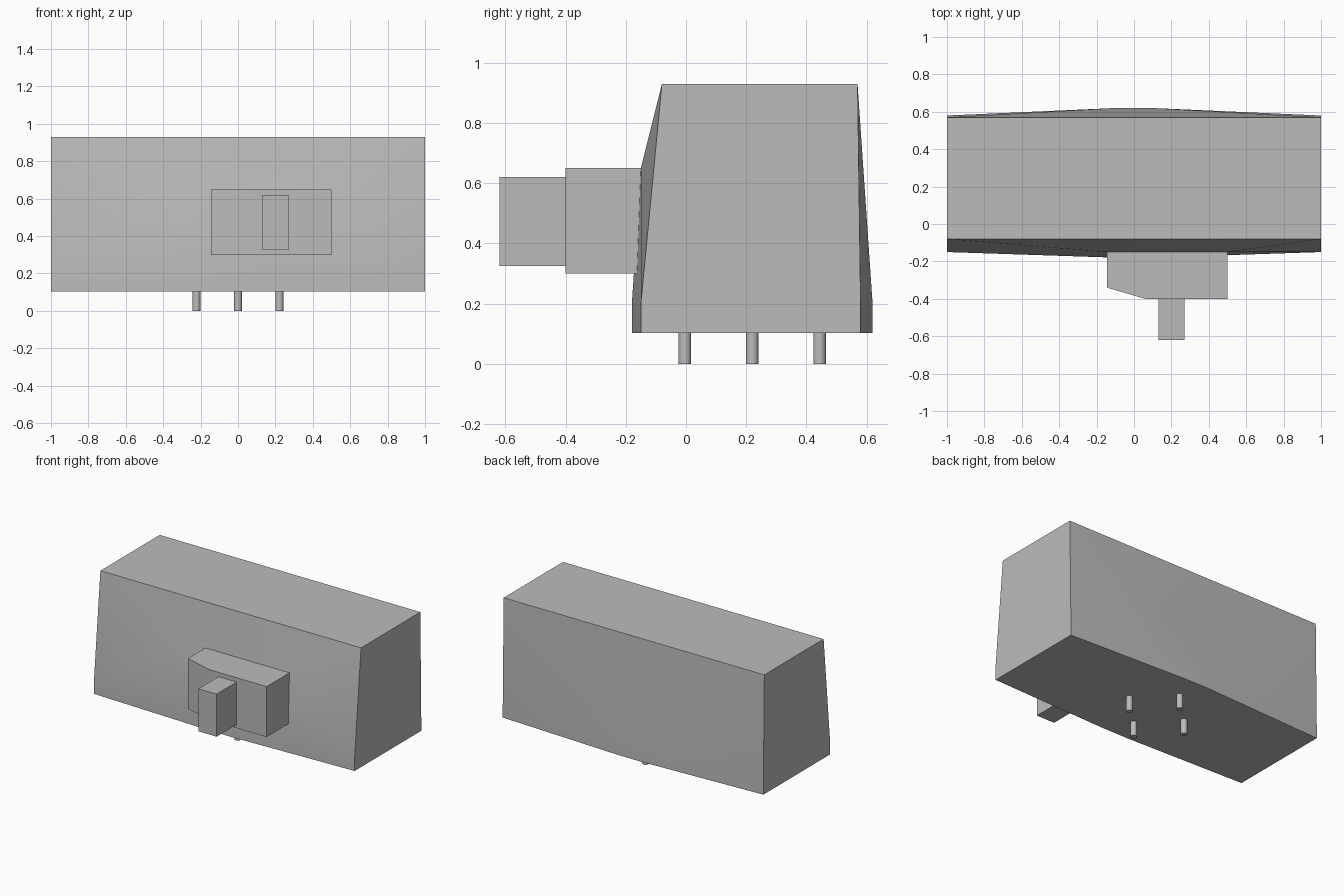
import bpy
import bmesh
from math import radians

if "Cube" in bpy.data.objects:
    bpy.data.objects.remove(bpy.data.objects["Cube"], do_unlink=True)

grey = bpy.data.materials.new("plain grey")
grey.use_nodes = True
grey.diffuse_color = (0.5, 0.5, 0.5, 1)
grey.node_tree.nodes["Principled BSDF"].inputs["Base Color"].default_value = (0.5, 0.5, 0.5, 1)


def finish(bm, name, smooth=False):
    bmesh.ops.recalc_face_normals(bm, faces=bm.faces)
    mesh = bpy.data.meshes.new(name)
    bm.to_mesh(mesh)
    bm.free()
    mesh.materials.append(grey)
    obj = bpy.data.objects.new(name, mesh)
    bpy.context.collection.objects.link(obj)
    if smooth:
        bpy.ops.object.select_all(action='DESELECT')
        obj.select_set(True)
        bpy.context.view_layer.objects.active = obj
        bpy.ops.object.shade_smooth_by_angle(angle=radians(30))
    return obj


def prism(name, outline, z0, z1):
    """Extrude a plan outline upward from z0 to z1."""
    bm = bmesh.new()
    face = bm.faces.new([bm.verts.new((x, y, z0)) for x, y in outline])
    top = bmesh.ops.extrude_face_region(bm, geom=[face])["geom"]
    bmesh.ops.translate(bm, vec=(0, 0, z1 - z0),
                        verts=[g for g in top if isinstance(g, bmesh.types.BMVert)])
    return finish(bm, name)


# Housing: tapered shell with gently bowed front and back
bottom, skirt, top = 0.103, 0.2, 0.93
points = []
for side in (-1, 1):
    points += [(side, -0.08, top), (side, 0.57, top)]
    for z in (bottom, skirt):
        points += [(side, -0.15, z), (side, 0.58, z),
                   (side * 0.1, -0.18, z), (side * 0.1, 0.62, z)]
# front bulges out to meet the top of the switch block
points += [(-0.145, -0.15, 0.65), (0.5, -0.15, 0.65)]
bm = bmesh.new()
for p in points:
    bm.verts.new(p)
bmesh.ops.convex_hull(bm, input=bm.verts)
bmesh.ops.dissolve_limit(bm, angle_limit=radians(0.2), verts=bm.verts, edges=bm.edges)
finish(bm, "housing", smooth=True)

# Switch block with a chamfered corner, and its lever
prism("switch_block", [(-0.145, -0.14), (-0.145, -0.34), (0.06, -0.4),
                       (0.5, -0.4), (0.5, -0.14)], 0.3, 0.65)
prism("lever", [(0.13, -0.38), (0.13, -0.62), (0.27, -0.62), (0.27, -0.38)], 0.325, 0.62)

# Four pins under the housing
pins = {"left": (0.222, 0.22), "right": (-0.222, 0.22), "front": (0, -0.004), "back": (0, 0.444)}
for side, (x, y) in pins.items():
    bm = bmesh.new()
    bmesh.ops.create_cone(bm, cap_ends=True, segments=16, radius1=0.021, radius2=0.021, depth=0.12)
    bmesh.ops.translate(bm, verts=bm.verts, vec=(x, y, 0.06))
    finish(bm, side + "_pin", smooth=True)
